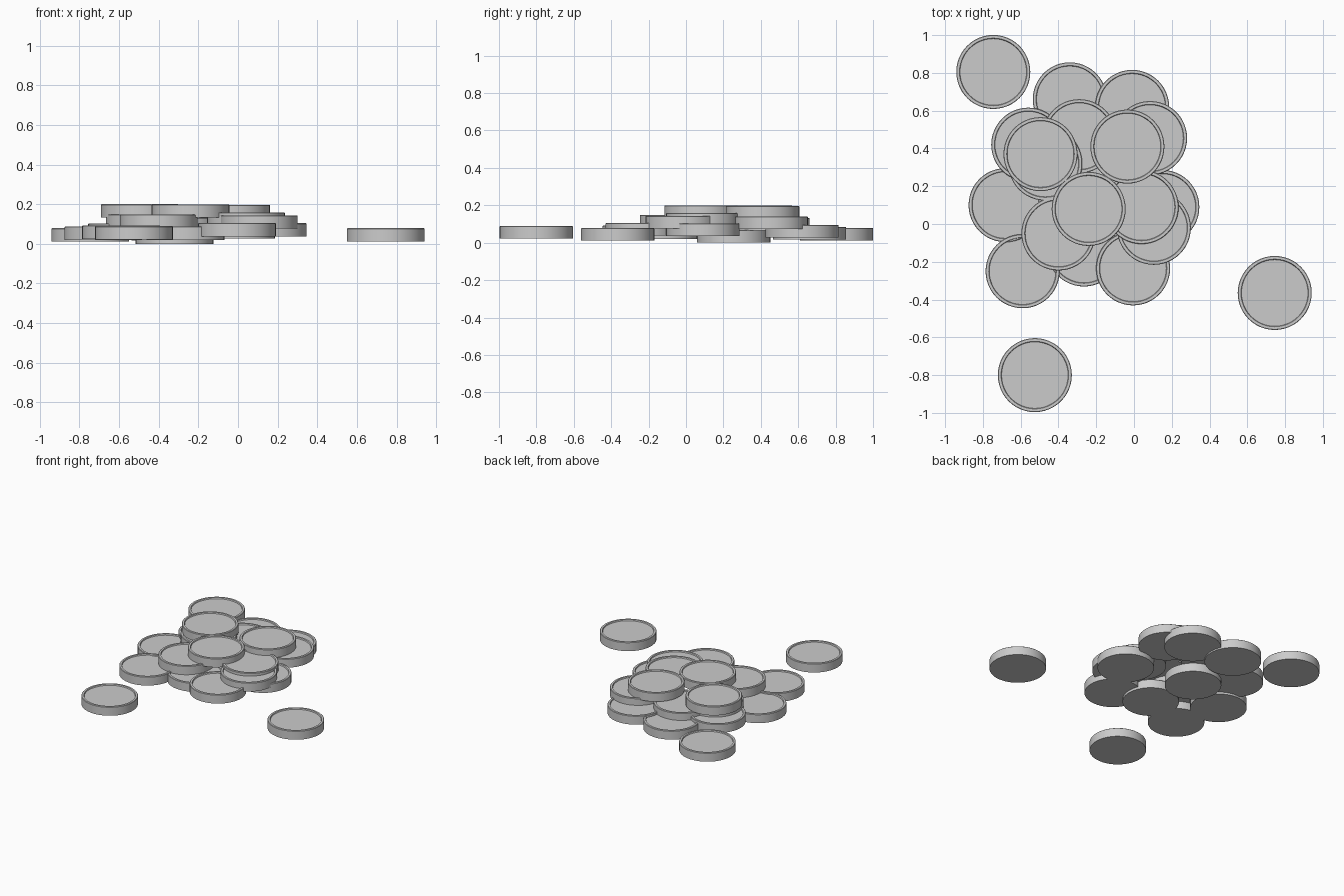
import bpy, bmesh, math

if "Cube" in bpy.data.objects:
    bpy.data.objects.remove(bpy.data.objects["Cube"])

R, T, SEG = 0.196, 0.067, 48

# (x, y, bottom z) of each coin
COINS = [
    # loose coins
    (-0.745, 0.805, 0.012), (0.745, -0.365, 0.012), (-0.525, -0.80, 0.022),
    # lower layer
    (-0.32, 0.255, 0.0), (-0.34, 0.66, 0.017), (-0.01, 0.62, 0.028),
    (-0.68, 0.10, 0.020), (-0.59, -0.25, 0.025), (-0.265, -0.135, 0.020),
    (-0.005, -0.235, 0.038), (0.15, 0.09, 0.037), (-0.56, 0.42, 0.035),
    # middle layer
    (-0.29, 0.465, 0.065), (0.085, 0.455, 0.073), (0.105, -0.02, 0.077),
    (0.04, 0.09, 0.092), (-0.40, -0.05, 0.082), (-0.47, 0.32, 0.082),
    # top layer
    (-0.495, 0.37, 0.133), (-0.035, 0.41, 0.130), (-0.24, 0.08, 0.132),
]


def coin_mesh():
    """Disc with a raised rim around a recessed top face."""
    profile = [(R, 0), (R, T - 0.003), (R - 0.003, T),
               (R - 0.017, T), (R - 0.020, T - 0.008)]
    bm = bmesh.new()
    rings = [[bm.verts.new((r * math.cos(2 * math.pi * i / SEG),
                            r * math.sin(2 * math.pi * i / SEG), z))
              for i in range(SEG)] for r, z in profile]
    for a, b in zip(rings, rings[1:]):
        for i in range(SEG):
            j = (i + 1) % SEG
            bm.faces.new((a[i], a[j], b[j], b[i]))
    bm.faces.new(rings[0][::-1])
    bm.faces.new(rings[-1])
    me = bpy.data.meshes.new("coin")
    bm.to_mesh(me)
    bm.free()
    return me


# pile of coins sharing one mesh
mesh = coin_mesh()
for n, loc in enumerate(COINS, 1):
    ob = bpy.data.objects.new(f"coin_{n:02d}", mesh)
    ob.location = loc
    bpy.context.collection.objects.link(ob)

# smooth sides, crisp rims
bpy.context.view_layer.objects.active = ob
ob.select_set(True)
bpy.ops.object.shade_smooth_by_angle(angle=math.radians(30))
